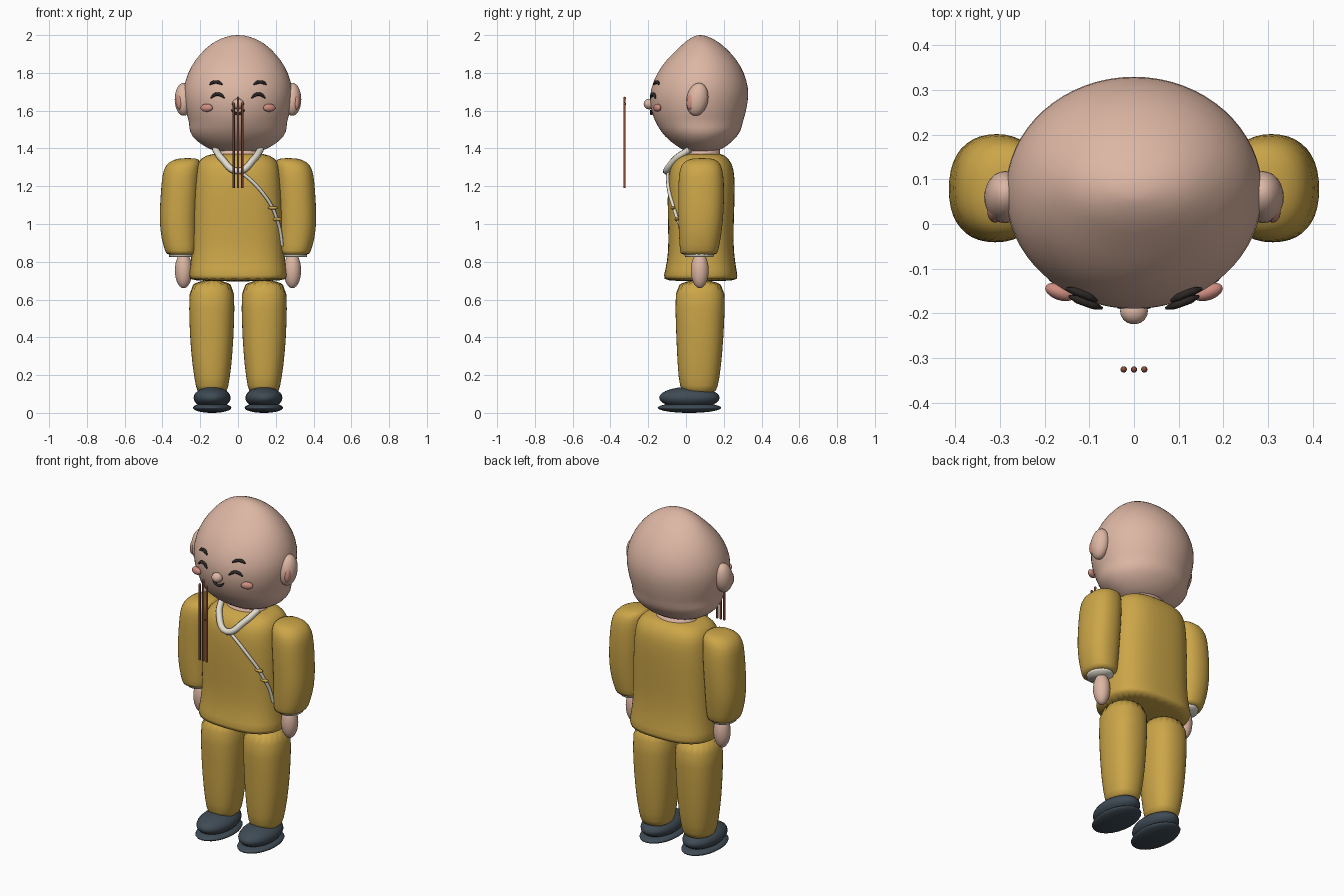
import bpy, bmesh, math
from mathutils import Vector

cube = bpy.data.objects.get("Cube")
if cube:
    bpy.data.objects.remove(cube)


def material(name, rgb):
    m = bpy.data.materials.new(name)
    m.use_nodes = True
    m.diffuse_color = (*rgb, 1)
    m.node_tree.nodes["Principled BSDF"].inputs["Base Color"].default_value = (*rgb, 1)
    return m


SKIN = material("skin", (0.72, 0.47, 0.37))
GOLD = material("golden cloth", (0.60, 0.38, 0.065))
CREAM = material("cream trim", (0.76, 0.72, 0.62))
SLATE = material("slate shoe", (0.05, 0.07, 0.09))
DARK = material("dark hair", (0.025, 0.02, 0.018))
ROSE = material("rosy blush", (0.62, 0.27, 0.22))
BROWN = material("incense brown", (0.25, 0.075, 0.04))


def finish(name, bm, mat, subsurf=0):
    bmesh.ops.recalc_face_normals(bm, faces=bm.faces)
    mesh = bpy.data.meshes.new(name)
    bm.to_mesh(mesh)
    bm.free()
    mesh.materials.append(mat)
    for f in mesh.polygons:
        f.use_smooth = True
    ob = bpy.data.objects.new(name, mesh)
    bpy.context.collection.objects.link(ob)
    if subsurf:
        ob.modifiers.new("smooth", "SUBSURF").levels = subsurf
    return ob


def loft(name, rings, mat, power=2.0, n=32, subsurf=1):
    """Stack of superellipse rings: (z, centre x, half width, front y, back y)."""
    bm = bmesh.new()
    loops = []
    for z, cx, w, y0, y1 in rings:
        loop = []
        for i in range(n):
            a = math.tau * i / n
            c, s = math.cos(a), math.sin(a)
            x = math.copysign(abs(c) ** (2 / power), c) * w + cx
            y = math.copysign(abs(s) ** (2 / power), s) * (y1 - y0) / 2 + (y0 + y1) / 2
            loop.append(bm.verts.new((x, y, z)))
        loops.append(loop)
    for a, b in zip(loops, loops[1:]):
        for i in range(n):
            j = (i + 1) % n
            bm.faces.new((a[i], a[j], b[j], b[i]))
    bm.faces.new(loops[0])
    bm.faces.new(loops[-1])
    return finish(name, bm, mat, subsurf)


def front_y(rings, x, z, power=2.0):
    """Front surface of a loft at x, z."""
    rings = sorted(rings)
    for a, b in zip(rings, rings[1:]):
        if a[0] <= z <= b[0]:
            t = (z - a[0]) / (b[0] - a[0])
            _, _, w, y0, y1 = [p + (q - p) * t for p, q in zip(a, b)]
            k = max(0, 1 - abs(x / w) ** power) ** (1 / power)
            return (y0 + y1) / 2 - (y1 - y0) / 2 * k


def ball(name, loc, size, mat, rot=(0, 0, 0)):
    bm = bmesh.new()
    bmesh.ops.create_uvsphere(bm, u_segments=24, v_segments=14, radius=1)
    ob = finish(name, bm, mat)
    ob.location, ob.scale, ob.rotation_euler = loc, size, rot
    return ob


def tube(name, points, radius, mat, taper=False):
    cu = bpy.data.curves.new(name, "CURVE")
    cu.dimensions = "3D"
    cu.bevel_depth, cu.bevel_resolution = radius, 2
    cu.resolution_u, cu.use_fill_caps = 6, True
    sp = cu.splines.new("BEZIER")
    sp.bezier_points.add(len(points) - 1)
    for i, (bp, p) in enumerate(zip(sp.bezier_points, points)):
        bp.co = p
        bp.handle_left_type = bp.handle_right_type = "AUTO"
        if taper and i in (0, len(points) - 1):
            bp.radius = 0.4
    cu.materials.append(mat)
    ob = bpy.data.objects.new(name, cu)
    bpy.context.collection.objects.link(ob)
    return ob


# Head and neck
HEAD = [(1.375, 0, .10, .01, .14), (1.40, 0, .16, -.03, .20), (1.44, 0, .225, -.09, .25),
        (1.49, 0, .262, -.135, .293), (1.535, 0, .257, -.16, .30), (1.58, 0, .275, -.18, .315),
        (1.65, 0, .288, -.195, .33), (1.72, 0, .291, -.188, .333), (1.80, 0, .268, -.155, .31),
        (1.87, 0, .228, -.105, .27), (1.93, 0, .173, -.04, .215), (1.97, 0, .12, .0, .165),
        (1.993, 0, .06, .04, .115), (2.0, 0, .02, .06, .09)]
loft("head", HEAD, SKIN)
loft("neck", [(1.30, 0, .12, -.01, .18), (1.40, 0, .12, -.01, .18)], SKIN, subsurf=0)
ball("nose", (0, -.195, 1.635), (.031, .029, .028), SKIN)


def face_line(name, cx, half, z, rise, radius):
    pts = []
    for t in (-1, -.5, 0, .5, 1):
        x, h = cx + half * t, z + rise * (1 - t * t)
        pts.append((x, front_y(HEAD, x, h) - .003, h))
    tube(name, pts, radius, DARK, taper=True)


face_line("smile", 0, .036, 1.605, -.022, .007)

# Jacket body
JACKET = [(.695, 0, .262, -.12, .275), (.72, 0, .262, -.12, .275), (.80, 0, .25, -.10, .26),
          (.90, 0, .243, -.092, .25), (1.05, 0, .243, -.098, .255), (1.20, 0, .235, -.098, .26),
          (1.29, 0, .225, -.09, .255), (1.335, 0, .21, -.065, .235), (1.365, 0, .17, -.03, .205),
          (1.375, 0, .11, .0, .17)]
loft("jacket", JACKET, GOLD, power=2.7)

# Collar, diagonal piping and knots
tube("collar", [(-.12, .02, 1.395), (-.085, -.055, 1.345), (0, -.105, 1.28),
                (.085, -.055, 1.345), (.12, .02, 1.395)], .018, CREAM)
piping = [(0, 1.285), (.07, 1.23), (.13, 1.165), (.175, 1.10), (.205, 1.03), (.222, .97), (.233, .885)]
tube("front_piping", [(x, front_y(JACKET, x, z, 2.7) - .004, z) for x, z in piping], .009, CREAM)
for z, x in ((1.085, .185), (1.025, .208)):
    ball("knot_button", (x, front_y(JACKET, x, z, 2.7) - .01, z), (.026, .012, .009), GOLD)

# Paired parts
SLEEVE = [(.835, .30, .078, -.03, .165), (.85, .30, .085, -.032, .17), (.92, .31, .097, -.038, .185),
          (1.02, .315, .103, -.042, .198), (1.12, .31, .103, -.043, .203), (1.22, .304, .102, -.042, .203),
          (1.29, .297, .100, -.036, .195), (1.33, .282, .085, -.015, .178), (1.35, .265, .05, .03, .14)]
LEG = [(.10, .137, .075, -.01, .15), (.13, .137, .086, -.035, .17), (.25, .138, .105, -.046, .188),
       (.40, .139, .117, -.053, .20), (.55, .139, .122, -.058, .207), (.72, .138, .122, -.06, .21)]


def mirrored(rings, s):
    return [(z, x * s, w, y0, y1) for z, x, w, y0, y1 in rings]


for s, side in ((1, "left"), (-1, "right")):
    loft(side + "_sleeve", mirrored(SLEEVE, s), GOLD, power=2.3, n=20)
    loft(side + "_cuff", [(.826, .298 * s, .066, -.005, .145), (.845, .298 * s, .07, -.01, .15)],
         CREAM, subsurf=0)
    ball(side + "_hand", (.288 * s, .073, .755), (.046, .047, .095), SKIN)
    loft(side + "_trouser_leg", mirrored(LEG, s), GOLD, power=2.3, n=20)
    ball(side + "_shoe", (.137 * s, .018, .08), (.098, .16, .058), SLATE)
    ball(side + "_sole", (.137 * s, .018, .027), (.102, .168, .027), SLATE)
    ball(side + "_ear", (.288 * s, .06, 1.66), (.047, .057, .088), SKIN, (math.radians(-10), 0, 0))
    ball(side + "_inner_ear", (.31 * s, .028, 1.65), (.018, .024, .045), ROSE, (math.radians(-10), 0, 0))
    ball(side + "_cheek", (.166 * s, -.152, 1.615), (.034, .018, .021), ROSE, (0, 0, .35 * s))
    face_line(side + "_closed_eye", .108 * s, .036, 1.666, .022, .009)
    face_line(side + "_eyebrow", .117 * s, .034, 1.738, .014, .009)

# Incense sticks
for x, top in ((-.023, 1.635), (0, 1.665), (.023, 1.635)):
    tube("incense_stick", [(x, -.325, 1.19), (x, -.325, top)], .006, BROWN)
    ball("incense_tip", (x, -.325, top), (.007, .007, .009), BROWN)
